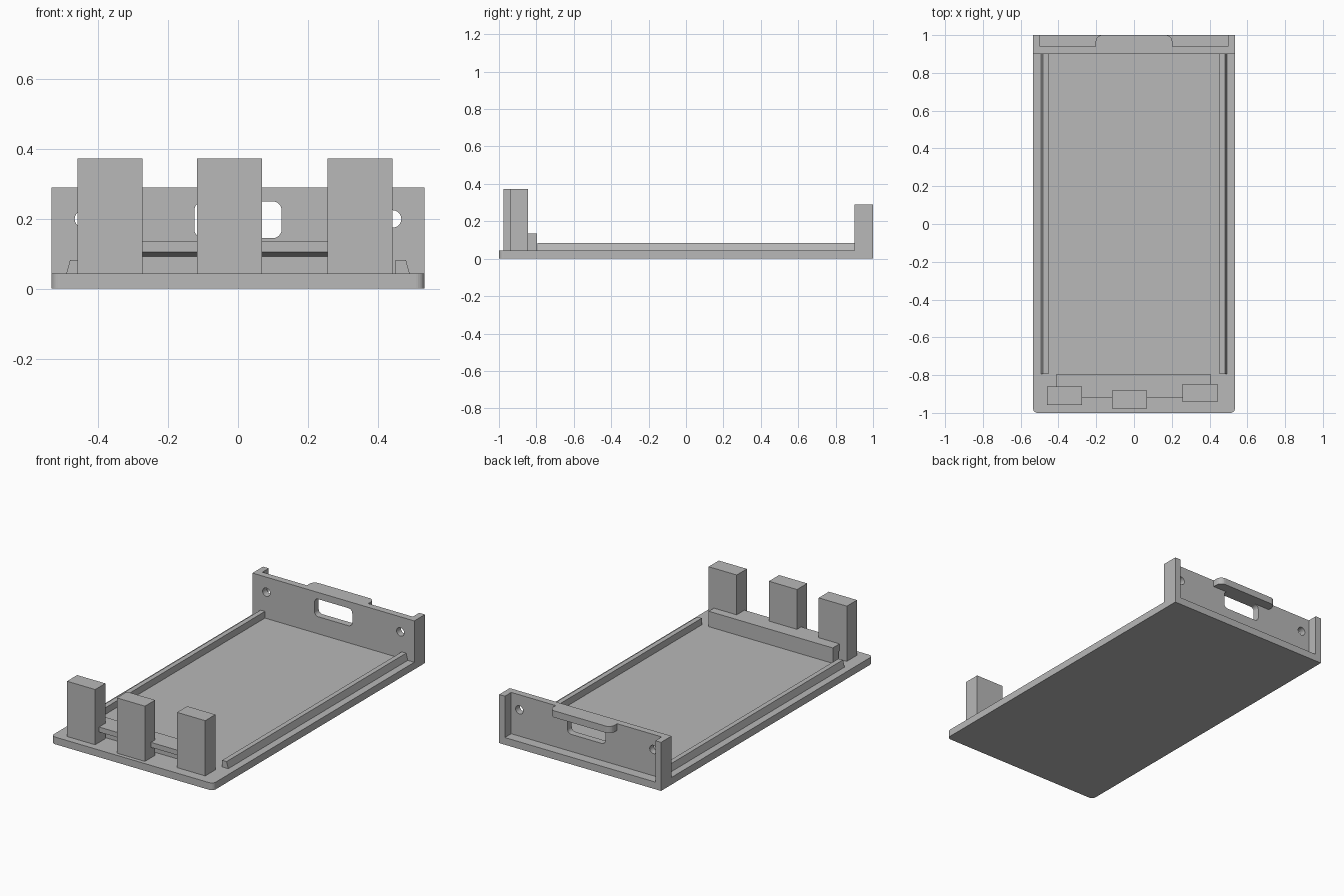
import bpy, bmesh, math
from mathutils import Vector

if "Cube" in bpy.data.objects:
    bpy.data.objects.remove(bpy.data.objects["Cube"])

grey = bpy.data.materials.new("plain grey")
grey.diffuse_color = (0.48, 0.48, 0.48, 1)
grey.use_nodes = True
grey.node_tree.nodes["Principled BSDF"].inputs["Base Color"].default_value = grey.diffuse_color

# Axis order for extruding a 2D profile along x, y or z
PLACE = {"x": lambda u, v, w: (w, u, v),
         "y": lambda u, v, w: (u, w, v),
         "z": lambda u, v, w: (u, v, w)}


def prism(name, pts, axis, lo, hi):
    """Extrude a closed 2D profile along an axis from lo to hi."""
    bm = bmesh.new()
    put = PLACE[axis]
    face = bm.faces.new([bm.verts.new(put(u, v, lo)) for u, v in pts])
    ext = bmesh.ops.extrude_face_region(bm, geom=[face])
    verts = [g for g in ext["geom"] if isinstance(g, bmesh.types.BMVert)]
    bmesh.ops.translate(bm, verts=verts, vec=Vector(put(0, 0, hi - lo)))
    bmesh.ops.recalc_face_normals(bm, faces=bm.faces)
    mesh = bpy.data.meshes.new(name)
    bm.to_mesh(mesh)
    bm.free()
    mesh.materials.append(grey)
    obj = bpy.data.objects.new(name, mesh)
    bpy.context.collection.objects.link(obj)
    return obj


def rounded(x0, y0, x1, y1, radii, steps=6):
    """Rectangle outline; radii run counter-clockwise from lower left."""
    pts = []
    corners = [(x0, y0, 1, 1), (x1, y0, -1, 1), (x1, y1, -1, -1), (x0, y1, 1, -1)]
    for i, ((x, y, sx, sy), r) in enumerate(zip(corners, radii)):
        if r == 0:
            pts.append((x, y))
            continue
        for k in range(steps + 1):
            a = math.pi + (i + k / steps) * math.pi / 2
            pts.append((x + sx * r + r * math.cos(a), y + sy * r + r * math.sin(a)))
    return pts


def box(name, x0, x1, y0, y1, z0, z1):
    return prism(name, rounded(x0, y0, x1, y1, [0] * 4), "z", z0, z1)


def cut(obj, cutter):
    cutter.hide_render = True
    cutter.hide_viewport = True
    mod = obj.modifiers.new("cut", "BOOLEAN")
    mod.operation = "DIFFERENCE"
    mod.solver = "EXACT"
    mod.object = cutter


W, BASE, WALL = 0.535, 0.043, 0.29

# Base plate, rounded at the front corners only
prism("base_plate", rounded(-W, -1, W, 1, [0.025, 0.025, 0, 0]), "z", 0, BASE)

# Rear wall with a handle window and two screw holes
wall = box("rear_wall", -W, W, 0.90, 0.94, BASE, WALL)
cut(wall, prism("window_cutter", rounded(-0.125, 0.145, 0.125, 0.25, [0.025] * 4),
                "y", 0.85, 0.99))
for side in (-1, 1):
    hole = [(side * 0.443 + 0.025 * math.cos(k * math.tau / 24),
             0.2 + 0.025 * math.sin(k * math.tau / 24)) for k in range(24)]
    cut(wall, prism("screw_hole_cutter", hole, "y", 0.85, 0.99))

# Side cheeks of the rear recess, and the rounded pull tab
for side, name in ((-1, "left"), (1, "right")):
    x0, x1 = sorted((side * 0.497, side * W))
    box(name + "_rear_cheek", x0, x1, 0.94, 1, BASE, WALL)
prism("pull_tab", rounded(-0.203, 0.94, 0.203, 1, [0, 0, 0.035, 0.035]), "z", 0.25, WALL)

# Side rails with a sloping outer face
for side, name in ((-1, "left"), (1, "right")):
    rail = [(0.452, BASE), (0.492, BASE), (0.481, 0.083), (0.452, 0.083)]
    prism(name + "_rail", [(side * x, z) for x, z in rail], "y", -0.795, 0.90)

# Cross bar with a forward lip, undercut by a slight slope
bar = [(-0.797, BASE), (-0.797, 0.135), (-0.92, 0.135),
       (-0.92, 0.105), (-0.85, 0.093), (-0.85, BASE)]
prism("cross_bar", bar, "x", -0.412, 0.408)

# Three staggered front posts
for name, x, y in (("left", -0.46, -0.957), ("middle", -0.117, -0.977), ("right", 0.257, -0.942)):
    box(name + "_post", x, x + 0.186, y, y + 0.096, BASE, 0.373)
